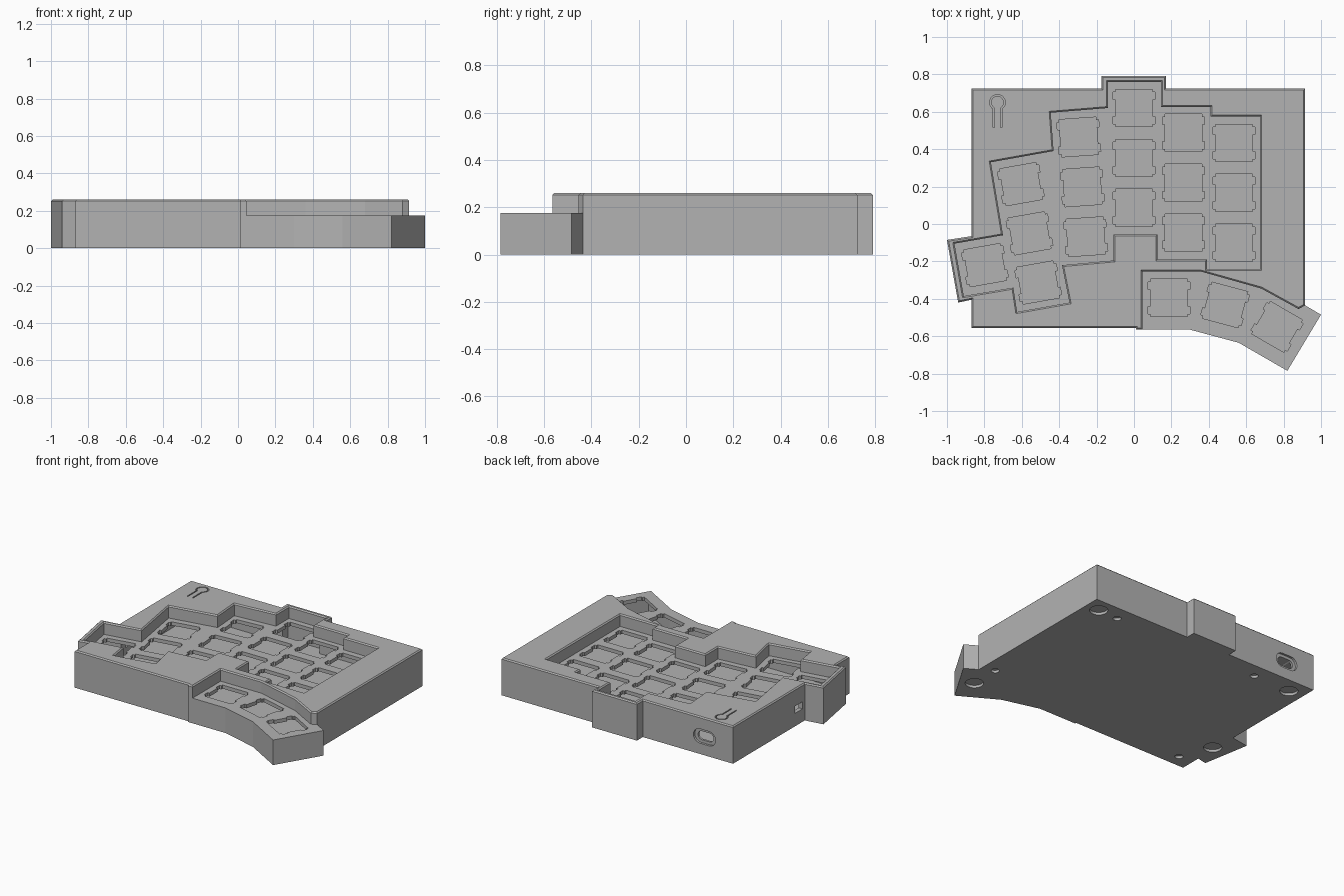
import bpy, bmesh, math
from mathutils import Vector, Matrix

if "Cube" in bpy.data.objects:
    bpy.data.objects.remove(bpy.data.objects["Cube"])

TOP, PLATE, UNDER, FLOOR, CHAMFER = 0.26, 0.175, 0.15, 0.03, 0.008

grey = bpy.data.materials.new("plain_grey")
grey.diffuse_color = (0.45, 0.45, 0.45, 1)
grey.use_nodes = True
grey.node_tree.nodes["Principled BSDF"].inputs["Base Color"].default_value = grey.diffuse_color


def offset(poly, d):
    """Grow (d > 0) or shrink a counter-clockwise outline with mitred corners."""
    out, n = [], len(poly)
    for i in range(n):
        a, b, c = (Vector(poly[(i + k) % n]) for k in (-1, 0, 1))
        e1, e2 = (b - a).normalized(), (c - b).normalized()
        n1, n2 = Vector((e1.y, -e1.x)), Vector((e2.y, -e2.x))
        out.append(tuple(b + (n1 + n2) * d / (1 + n1.dot(n2))))
    return out


def add_loft(bm, layers):
    """Closed solid through (outline, z) layers."""
    rings = [[bm.verts.new((x, y, z)) for x, y in poly] for poly, z in layers]
    n = len(rings[0])
    bm.faces.new(rings[0][::-1])
    bm.faces.new(rings[-1])
    for lo, hi in zip(rings, rings[1:]):
        for i in range(n):
            j = (i + 1) % n
            bm.faces.new((lo[i], lo[j], hi[j], hi[i]))


def make(name, solids, matrix=None):
    bm = bmesh.new()
    for layers in solids:
        add_loft(bm, layers)
    if matrix:
        bm.transform(matrix)
    bmesh.ops.recalc_face_normals(bm, faces=bm.faces)
    me = bpy.data.meshes.new(name)
    bm.to_mesh(me)
    bm.free()
    me.materials.append(grey)
    ob = bpy.data.objects.new(name, me)
    bpy.context.collection.objects.link(ob)
    return ob


def cut(ob, cutter):
    mod = ob.modifiers.new("cut", 'BOOLEAN')
    mod.operation, mod.solver, mod.object = 'DIFFERENCE', 'EXACT', cutter
    bpy.context.view_layer.update()
    dg = bpy.context.evaluated_depsgraph_get()
    me = bpy.data.meshes.new_from_object(ob.evaluated_get(dg))
    ob.modifiers.clear()
    ob.data = me
    bpy.data.objects.remove(cutter)


def circle(x, y, r, n=32):
    return [(x + r * math.cos(2 * math.pi * i / n), y + r * math.sin(2 * math.pi * i / n))
            for i in range(n)]


def stadium(half_len, r, n=10):
    pts = []
    for side in (1, -1):
        for i in range(n + 1):
            a = math.pi * (i / n - 0.5)
            pts.append((side * (half_len + r * math.cos(a)), side * r * math.sin(a)))
    return pts


# Outlines, counter-clockwise
outline = [(-0.87, -0.555), (0.01, -0.555), (0.01, -0.565), (0.30, -0.565), (0.56, -0.635),
           (0.82, -0.785), (1.0, -0.485), (0.915, -0.435), (0.915, 0.725), (0.17, 0.725),
           (0.17, 0.79), (-0.175, 0.79), (-0.175, 0.725), (-0.87, 0.725), (-0.87, -0.065),
           (-1.0, -0.085), (-0.94, -0.42), (-0.87, -0.405)]
cavity = [(-0.84, -0.525), (0.04, -0.525), (0.04, -0.535), (0.30, -0.535), (0.55, -0.605),
          (0.81, -0.745), (0.96, -0.495), (0.885, -0.455), (0.885, 0.695), (0.14, 0.695),
          (0.14, 0.76), (-0.145, 0.76), (-0.145, 0.695), (-0.84, 0.695), (-0.84, -0.09),
          (-0.965, -0.11), (-0.915, -0.385), (-0.84, -0.37)]
well = [(-0.14, 0.76), (-0.14, 0.62), (-0.445, 0.595), (-0.43, 0.39), (-0.765, 0.33),
        (-0.70, -0.06), (-0.96, -0.105), (-0.91, -0.385), (-0.645, -0.34), (-0.625, -0.47),
        (-0.345, -0.42), (-0.385, -0.22), (-0.11, -0.195), (-0.11, -0.055), (0.125, -0.055),
        (0.125, -0.19), (0.39, -0.19), (0.39, -0.24), (0.675, -0.24), (0.675, 0.575),
        (0.41, 0.575), (0.41, 0.625), (0.145, 0.625), (0.145, 0.76)]
thumb = [(0.045, -0.95), (1.2, -0.95), (1.2, -0.42), (0.92, -0.432), (0.88, -0.455),
         (0.68, -0.345), (0.36, -0.255), (0.045, -0.255)]

# Case body with chamfered rim, hollow below the key plate
case = make("case_body", [[(outline, FLOOR), (outline, TOP - CHAMFER),
                           (offset(outline, -CHAMFER), TOP)]])
cut(case, make("cavity", [[(cavity, FLOOR - 0.02), (cavity, UNDER)]]))


# Sunken key well and lowered thumb area
def recess(poly):
    wide = offset(poly, CHAMFER)
    return [(poly, PLATE), (poly, TOP - CHAMFER), (wide, TOP), (wide, TOP + 0.05)]


cut(case, make("key_well", [recess(well)]))
cut(case, make("thumb_step", [recess(thumb)]))

# Notched key openings: columns as (x, y, tilt, count)
quarter = [(0.112, 0.045), (0.112, 0.085), (0.099, 0.085), (0.099, 0.1)]
half = [(0.099, -0.1), (0.099, -0.085), (0.112, -0.085), (0.112, -0.045),
        (0.099, -0.045), (0.099, 0.045)] + quarter
key_shape = half + [(-x, -y) for x, y in half]
columns = [(0, 0.62, 0, 3), (0.265, 0.487, 0, 3), (0.535, 0.433, 0, 3),
           (-0.295, 0.465, 4, 3), (-0.605, 0.213, 10, 3), (-0.797, -0.22, 10, 1),
           (0.187, -0.395, 0, 1), (0.487, -0.433, -15, 1), (0.765, -0.55, -30, 1)]
holes = []
for x, y, tilt, count in columns:
    rot = Matrix.Rotation(math.radians(tilt), 2)
    for k in range(count):
        pts = [tuple(rot @ Vector((px, py - 0.267 * k)) + Vector((x, y))) for px, py in key_shape]
        holes.append([(pts, UNDER - 0.03), (pts, PLATE + 0.03)])
cut(case, make("key_openings", holes))


# Keyhole-shaped groove around the flexible reset tab
def keyhole(r, w):
    a0 = math.asin(w / r)
    arc = [-math.pi / 2 + a0 + (2 * math.pi - 2 * a0) * i / 24 for i in range(25)]
    return [(w, -0.135)] + [(r * math.cos(a), r * math.sin(a)) for a in arc] + [(-w, -0.135)]


groove = [(x - 0.73, y + 0.65) for x, y in keyhole(0.042, 0.024) + keyhole(0.034, 0.016)[::-1]]
cut(case, make("reset_groove", [[(groove, TOP - 0.06), (groove, TOP + 0.03)]]))

# Cable port in the back wall: shallow recess plus through slot
to_back = Matrix.Translation((-0.65, 0.725, 0.125)) @ Matrix.Rotation(math.pi / 2, 4, 'X')
cut(case, make("port_recess", [[(stadium(0.035, 0.05), -0.03), (stadium(0.035, 0.05), 0.015)]],
               to_back))
cut(case, make("port_slot", [[(stadium(0.03, 0.03), -0.05), (stadium(0.03, 0.03), 0.1)]],
               to_back))

# Small side slot in the left wall
slot = [(-0.9, -0.04), (-0.8, -0.04), (-0.8, 0.04), (-0.9, 0.04)]
cut(case, make("side_slot", [[(slot, 0.09), (slot, 0.14)]]))

# Bottom plate with foot recesses and screw holes
bottom = make("bottom_plate", [[(outline, 0), (outline, FLOOR)]])
feet = [(0.815, 0.625), (0.825, -0.585), (-0.76, 0.615), (-0.85, -0.24)]
screws = [(0.66, 0.62), (0.825, -0.38), (-0.47, 0.62), (-0.76, -0.465)]
rounds = [circle(x, y, 0.058) for x, y in feet] + [circle(x, y, 0.026, 20) for x, y in screws]
cut(bottom, make("foot_recesses", [[(c, -0.03), (c, 0.018)] for c in rounds]))
